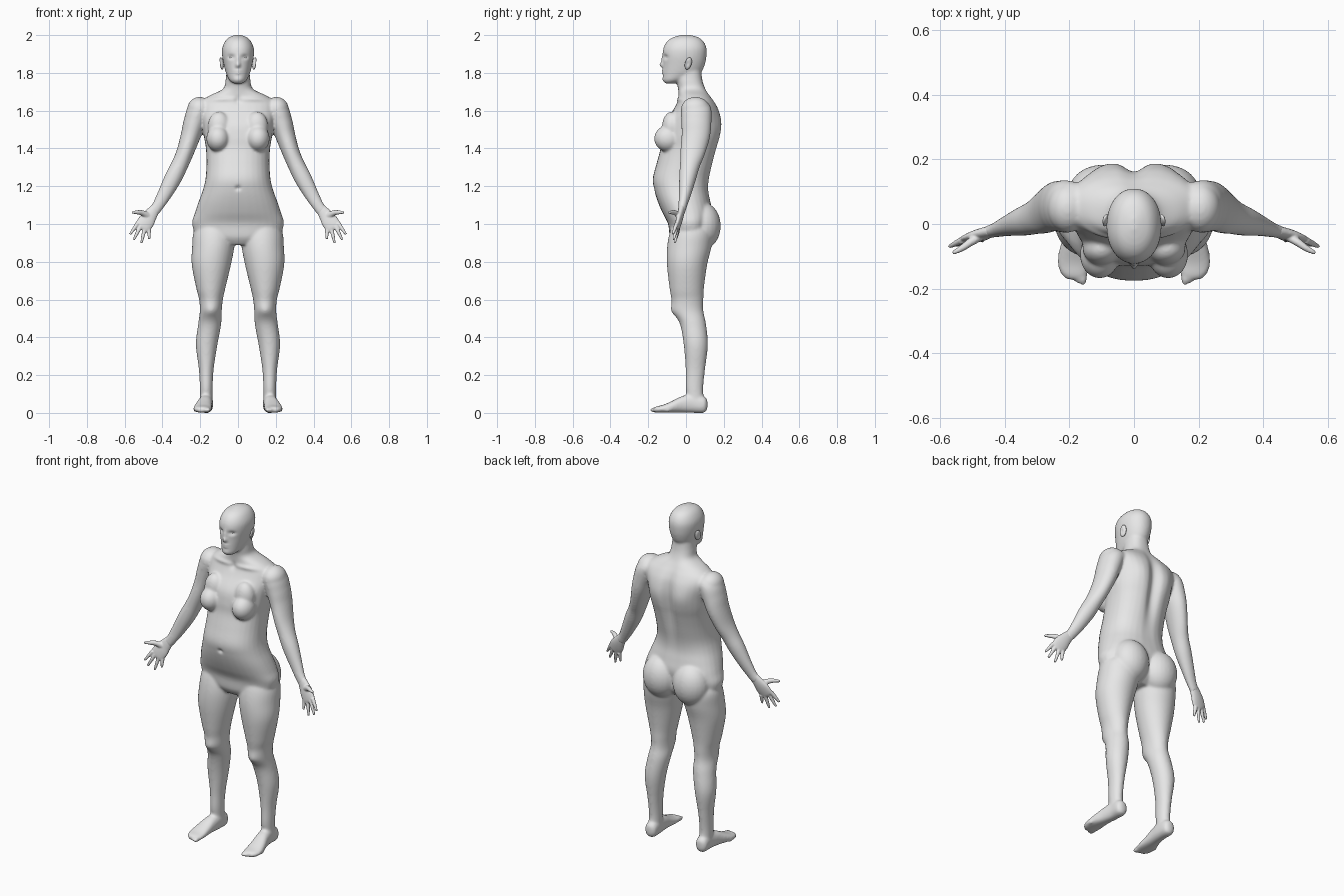
import bpy, bmesh, math
from mathutils import Vector, Matrix

skin = bpy.data.materials.new("plain grey")
skin.diffuse_color = (0.8, 0.8, 0.8, 1)
X, Y, Z = Vector((1, 0, 0)), Vector((0, 1, 0)), Vector((0, 0, 1))
SIDES = (-1, 1)


def spline(rows, steps=5):
    """Smoothly resample a list of equal-length number rows."""
    out = []
    for i in range(len(rows) - 1):
        a, b, c, d = (rows[max(i - 1, 0)], rows[i], rows[i + 1], rows[min(i + 2, len(rows) - 1)])
        for k in range(steps):
            t = k / steps
            out.append([0.5 * (2 * q + (r - p) * t + (2 * p - 5 * q + 4 * r - s) * t * t
                               + (3 * q - p - 3 * r + s) * t ** 3) for p, q, r, s in zip(a, b, c, d)])
    return out + [list(rows[-1])]


def loft(bm, rings, power=2.2, n=32):
    """Skin closed rings given as (centre, half axis, half axis)."""
    loops = []
    for c, u, v in rings:
        loop = []
        for i in range(n):
            a = 2 * math.pi * i / n
            cu, sv = math.cos(a), math.sin(a)
            cu = math.copysign(abs(cu) ** (2 / power), cu)
            sv = math.copysign(abs(sv) ** (2 / power), sv)
            loop.append(bm.verts.new(c + u * cu + v * sv))
        loops.append(loop)
    faces = [bm.faces.new(loops[0]), bm.faces.new(loops[-1])]
    for p, q in zip(loops, loops[1:]):
        for i in range(n):
            j = (i + 1) % n
            faces.append(bm.faces.new((p[i], p[j], q[j], q[i])))
    bmesh.ops.recalc_face_normals(bm, faces=faces)


def column(bm, rows, power=2.2):
    """Level sections: z, centre x, half width, front y, back y."""
    loft(bm, [(Vector((x, (f + b) / 2, z)), X * max(w, 0.004), Y * max((b - f) / 2, 0.004))
              for z, x, w, f, b in spline(rows)], power)


def tube(bm, rows, s, n=24):
    """Limb sections across a path: x, y, z, half width, half depth."""
    rows = [(r[0] * s, *r[1:]) for r in spline(rows)]
    pts = [Vector(r[:3]) for r in rows]
    rings = []
    for i, r in enumerate(rows):
        d = (pts[min(i + 1, len(pts) - 1)] - pts[max(i - 1, 0)]).normalized()
        u = d.cross(Y).normalized()
        rings.append((pts[i], u * r[3], u.cross(d).normalized() * r[4]))
    loft(bm, rings, 2, n)


def ball(bm, c, r, rot=None):
    m = Matrix.Translation(c) @ (rot or Matrix()) @ Matrix.Diagonal((*r, 1))
    bmesh.ops.create_uvsphere(bm, u_segments=24, v_segments=16, radius=1, matrix=m)


def finish(bm, name, voxel=0, smooth=0):
    me = bpy.data.meshes.new(name)
    bm.to_mesh(me)
    bm.free()
    ob = bpy.data.objects.new(name, me)
    bpy.context.collection.objects.link(ob)
    bpy.context.view_layer.objects.active = ob
    ob.select_set(True)
    if voxel:
        m = ob.modifiers.new("fuse", 'REMESH')
        m.mode, m.voxel_size = 'VOXEL', voxel
        bpy.ops.object.modifier_apply(modifier=m.name)
        m = ob.modifiers.new("soften", 'SMOOTH')
        m.factor, m.iterations = 0.5, smooth
        bpy.ops.object.modifier_apply(modifier=m.name)
    ob.data.materials.clear()
    ob.data.materials.append(skin)
    ob.data.shade_smooth()
    ob.select_set(False)
    return ob


def push(ob, c, r, move):
    """Soft sculpt stroke with a bell-shaped falloff."""
    move = Vector(move)
    for v in ob.data.vertices:
        q = 0
        for k in range(3):
            q += ((v.co[k] - c[k]) / r[k]) ** 2
            if q > 9:
                break
        else:
            v.co += move * math.exp(-q)


bm = bmesh.new()
# Torso and neck
column(bm, [(z, 0, w, f, b) for z, w, f, b in (
    (.89, .10, -.06, .08), (.93, .21, -.085, .12), (1.0, .243, -.095, .13),
    (1.06, .228, -.125, .14), (1.12, .208, -.15, .13), (1.18, .186, -.168, .12),
    (1.24, .172, -.176, .125), (1.32, .167, -.156, .145), (1.40, .17, -.135, .167),
    (1.46, .18, -.13, .182), (1.53, .19, -.115, .187), (1.60, .205, -.07, .175),
    (1.645, .20, -.047, .153), (1.68, .15, -.04, .128), (1.715, .08, -.042, .105),
    (1.76, .066, -.05, .088), (1.82, .06, -.05, .08))], 2.3)
# Head
column(bm, [(z, 0, w, f, b) for z, w, f, b in (
    (1.743, .022, -.112, -.06), (1.76, .045, -.121, -.01), (1.785, .058, -.123, .05),
    (1.81, .067, -.123, .085), (1.85, .077, -.122, .102), (1.89, .084, -.124, .109),
    (1.93, .084, -.120, .109), (1.965, .07, -.102, .094), (1.988, .048, -.07, .066),
    (2.002, .012, -.02, .02))], 2.1)
for s in SIDES:
    # Legs
    column(bm, [(z, x * s, w, f, b) for z, x, w, f, b in (
        (.05, .168, .033, .01, .095), (.13, .168, .034, -.002, .091), (.23, .168, .039, -.002, .101),
        (.36, .166, .057, -.012, .116), (.47, .15, .061, -.032, .106), (.54, .144, .058, -.072, .092),
        (.60, .143, .063, -.077, .092), (.66, .144, .077, -.087, .095), (.785, .141, .104, -.101, .112),
        (.88, .131, .112, -.1, .135), (.96, .125, .11, -.085, .14), (1.02, .12, .08, -.06, .1))], 2)
    # Feet
    loft(bm, [(Vector((x * s, y, z)), X * w, Z * h) for y, x, z, w, h in spline((
        (.114, .168, .045, .012, .02), (.097, .168, .044, .034, .043), (.04, .168, .05, .036, .05),
        (-.02, .175, .045, .039, .044), (-.07, .183, .033, .046, .032), (-.12, .187, .022, .05, .021),
        (-.155, .185, .018, .042, .017), (-.172, .18, .016, .03, .012)))], 2.3)
    # Toes
    for i in range(5):
        ball(bm, ((.157 + .0175 * i) * s, -.163 + .004 * i * i, .015),
             (.013 - .001 * i, .03 - .002 * i, .014 - .001 * i))
    # Arms and shoulders
    tube(bm, [(.13, .06, 1.60, .05, .06), (.20, .055, 1.602, .062, .08), (.229, .055, 1.54, .059, .08),
              (.25, .052, 1.47, .053, .076), (.28, .035, 1.38, .046, .066), (.31, .02, 1.31, .045, .053),
              (.345, .008, 1.24, .046, .045), (.39, -.006, 1.155, .038, .032),
              (.425, -.018, 1.095, .031, .023), (.452, -.025, 1.06, .03, .019)], s)
    ball(bm, (.205 * s, .05, 1.607), (.064, .077, .066))
    # Glutes and chest
    ball(bm, (.1 * s, .088, .99), (.107, .096, .125))
    ball(bm, (.106 * s, -.095, 1.452), (.062, .074, .07))
    ball(bm, (.1 * s, -.075, 1.515), (.06, .052, .08))
body = finish(bm, "body", 0.0065, 12)

# Spine groove, navel and throat hollow
push(body, (0, .19, 1.45), (.035, .1, .2), (0, -.03, 0))
push(body, (0, -.17, 1.19), (.014, .05, .012), (0, .01, 0))
push(body, (0, -.05, 1.655), (.018, .05, .02), (0, .01, 0))
# Face: nose, lips, chin
for z, w, h, d in ((1.842, .012, .014, .018), (1.868, .010, .02, .008), (1.812, .018, .005, .006),
                   (1.799, .016, .005, .006), (1.765, .022, .012, .004)):
    push(body, (0, -.12, z), (w, .06, h), (0, -d, 0))
for s in SIDES:
    # Eye sockets, shoulder blades, collarbones, kneecaps
    push(body, (.036 * s, -.11, 1.884), (.018, .06, .012), (0, .011, 0))
    push(body, (.1 * s, .18, 1.53), (.06, .06, .08), (0, .01, 0))
    push(body, (.09 * s, -.04, 1.66), (.07, .05, .012), (0, -.007, .002))
    push(body, (.144 * s, -.07, .54), (.035, .04, .03), (0, -.006, 0))

for s, side in zip(SIDES, ("right", "left")):
    # Hand: palm, four fingers, thumb
    bm = bmesh.new()
    tube(bm, [(.435, -.021, 1.085, .026, .018), (.465, -.03, 1.045, .037, .018),
              (.485, -.038, 1.015, .044, .017), (.505, -.046, .985, .042, .013),
              (.512, -.048, .975, .032, .008)], s)
    for a, b in (((.532, -.05, 1.002), (.572, -.07, .945)), ((.516, -.049, .988), (.553, -.066, .915)),
                 ((.494, -.045, .976), (.512, -.06, .898)), ((.472, -.041, .975), (.470, -.052, .92))):
        mid = [(p + q) / 2 for p, q in zip(a, b)]
        tube(bm, [(*a, .012, .011), (*mid, .0095, .0095), (*b, .006, .006)], s, 12)
    tube(bm, [(.472, -.034, 1.04, .02, .016), (.505, -.055, 1.058, .015, .013),
              (.535, -.076, 1.062, .011, .01), (.562, -.09, 1.06, .006, .006)], s, 12)
    finish(bm, side + "_hand", 0.004, 3)
    # Ear
    bm = bmesh.new()
    ball(bm, (.087 * s, .012, 1.85), (.009, .019, .033),
         Matrix.Rotation(.45 * s, 4, 'Z') @ Matrix.Rotation(-.2, 4, 'X') @ Matrix.Rotation(.2 * s, 4, 'Y'))
    ear = finish(bm, side + "_ear")
    push(ear, (.1 * s, .008, 1.848), (.02, .009, .014), (-.006 * s, 0, 0))
    # Eye
    bm = bmesh.new()
    ball(bm, (.036 * s, -.091, 1.884), (.014, .012, .009))
    finish(bm, side + "_eye")
